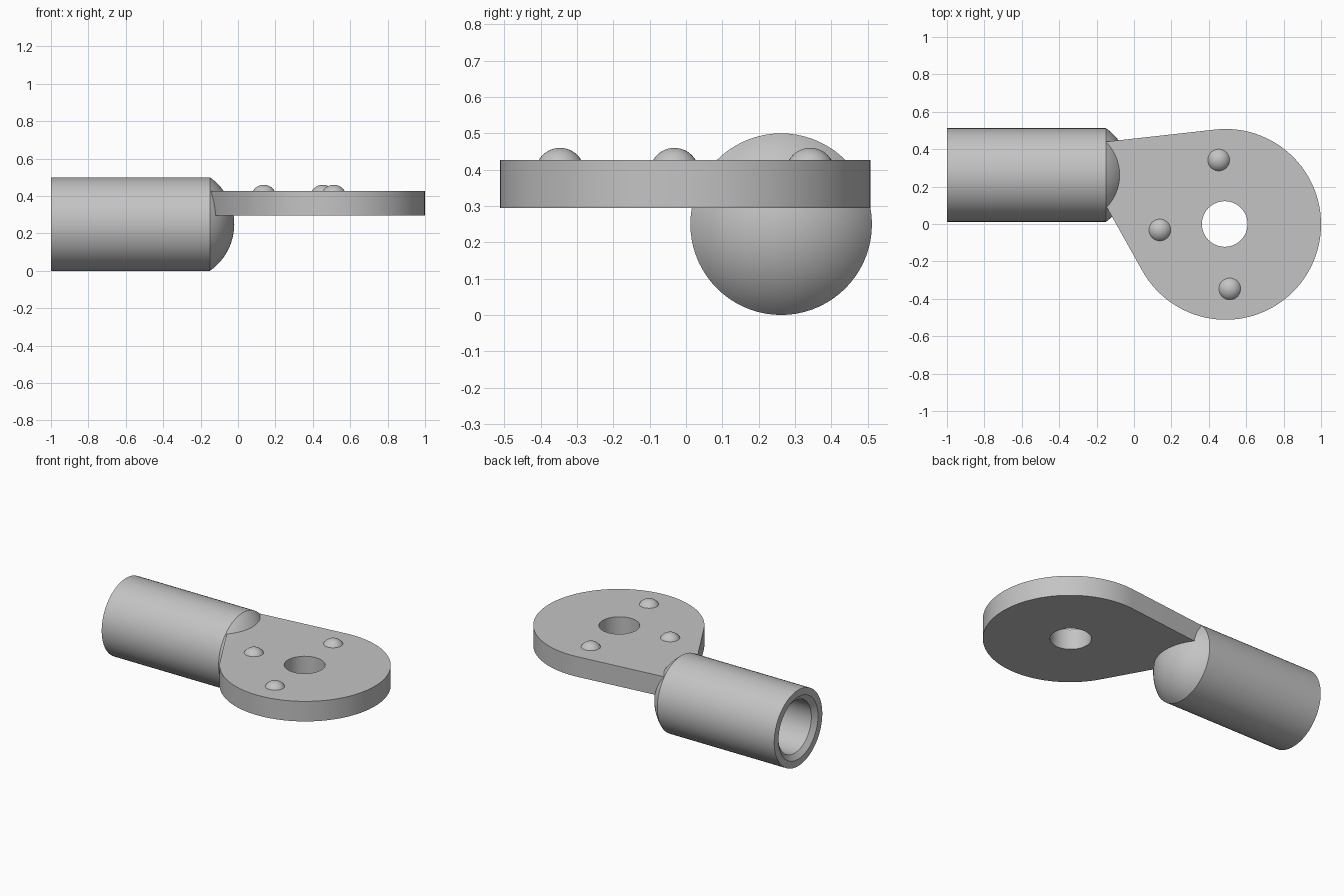
import bpy, bmesh, math
from mathutils import Vector, Matrix

cube = bpy.data.objects.get("Cube")
if cube:
    bpy.data.objects.remove(cube, do_unlink=True)

steel = bpy.data.materials.new("grey steel")
steel.use_nodes = True
steel.diffuse_color = (0.55, 0.55, 0.55, 1)
steel.node_tree.nodes["Principled BSDF"].inputs["Base Color"].default_value = steel.diffuse_color


def finish(bm, name):
    """Turn a bmesh into a smooth-shaded object with sharp edges kept."""
    bmesh.ops.recalc_face_normals(bm, faces=bm.faces)
    mesh = bpy.data.meshes.new(name)
    bm.to_mesh(mesh)
    bm.free()
    mesh.materials.append(steel)
    obj = bpy.data.objects.new(name, mesh)
    bpy.context.collection.objects.link(obj)
    bpy.ops.object.select_all(action='DESELECT')
    obj.select_set(True)
    bpy.context.view_layer.objects.active = obj
    bpy.ops.object.shade_smooth_by_angle(angle=math.radians(30))
    return obj


def arc(centre, radius, start, end, steps):
    return [centre + radius * Vector((math.cos(a), math.sin(a)))
            for a in (start + (end - start) * i / steps for i in range(steps + 1))]


# Barrel: lathed profile of (x, radius) with a chamfered blind bore and a domed end
BARREL_Y, BARREL_Z, BARREL_R = 0.262, 0.25, 0.25
JOINT_X, DOME_H = -0.15, 0.13
dome_r = (BARREL_R ** 2 + DOME_H ** 2) / (2 * DOME_H)
dome_centre = Vector((JOINT_X + DOME_H - dome_r, 0))
profile = [Vector(p) for p in ((-0.25, 0), (-0.25, 0.172), (-0.975, 0.172),
                               (-1, 0.205), (-1, BARREL_R))]
profile += arc(dome_centre, dome_r, math.asin(BARREL_R / dome_r), 0, 14)

bm = bmesh.new()
verts = [bm.verts.new((p.x, BARREL_Y, BARREL_Z + p.y)) for p in profile]
edges = [bm.edges.new(pair) for pair in zip(verts, verts[1:])]
bmesh.ops.spin(bm, geom=verts + edges, cent=(0, BARREL_Y, BARREL_Z), axis=(1, 0, 0),
               angle=math.tau, steps=72, use_merge=True)
bmesh.ops.remove_doubles(bm, verts=bm.verts, dist=1e-5)
finish(bm, "barrel")

# Plate: round disc with tangent sides running into the barrel, and a round hole
PLATE_BOTTOM, PLATE_TOP = 0.295, 0.427
centre, radius = Vector((0.49, -0.002)), 0.51
neck_back, neck_front = Vector((JOINT_X, 0.44)), Vector((JOINT_X, 0.097))


def tangent_angle(point, side):
    d = point - centre
    return math.atan2(d.y, d.x) + side * math.acos(radius / d.length)


start = tangent_angle(neck_front, 1)
end = tangent_angle(neck_back, -1)
while end < start:
    end += math.tau
outline = [neck_back, neck_front] + arc(centre, radius, start, end, 72)
hole = arc(Vector((0.485, 0)), 0.122, 0, math.tau, 48)[:-1]

bm = bmesh.new()
for loop in (outline, hole):
    ring = [bm.verts.new((p.x, p.y, PLATE_BOTTOM)) for p in loop]
    for a, b in zip(ring, ring[1:] + ring[:1]):
        bm.edges.new((a, b))
bmesh.ops.triangle_fill(bm, edges=bm.edges[:], use_beauty=True, normal=(0, 0, 1))
grown = bmesh.ops.extrude_face_region(bm, geom=bm.faces[:], use_keep_orig=True)
top_verts = [g for g in grown["geom"] if isinstance(g, bmesh.types.BMVert)]
bmesh.ops.translate(bm, verts=top_verts, vec=(0, 0, PLATE_TOP - PLATE_BOTTOM))
finish(bm, "plate")

# Studs: three low domes partly sunk into the plate
STUD_R, STUD_TOP = 0.068, 0.46
for name, x, y in (("stud_back", 0.453, 0.342), ("stud_right", 0.138, -0.032),
                   ("stud_front", 0.512, -0.347)):
    bm = bmesh.new()
    bmesh.ops.create_uvsphere(bm, u_segments=32, v_segments=24, radius=STUD_R,
                              matrix=Matrix.Translation((x, y, STUD_TOP - STUD_R)))
    # Trim away the half hidden inside the plate
    bmesh.ops.bisect_plane(bm, geom=bm.verts[:] + bm.edges[:] + bm.faces[:],
                           plane_co=(x, y, PLATE_TOP - 0.005), plane_no=(0, 0, 1),
                           clear_inner=True)
    bmesh.ops.holes_fill(bm, edges=[e for e in bm.edges if e.is_boundary])
    finish(bm, name)
